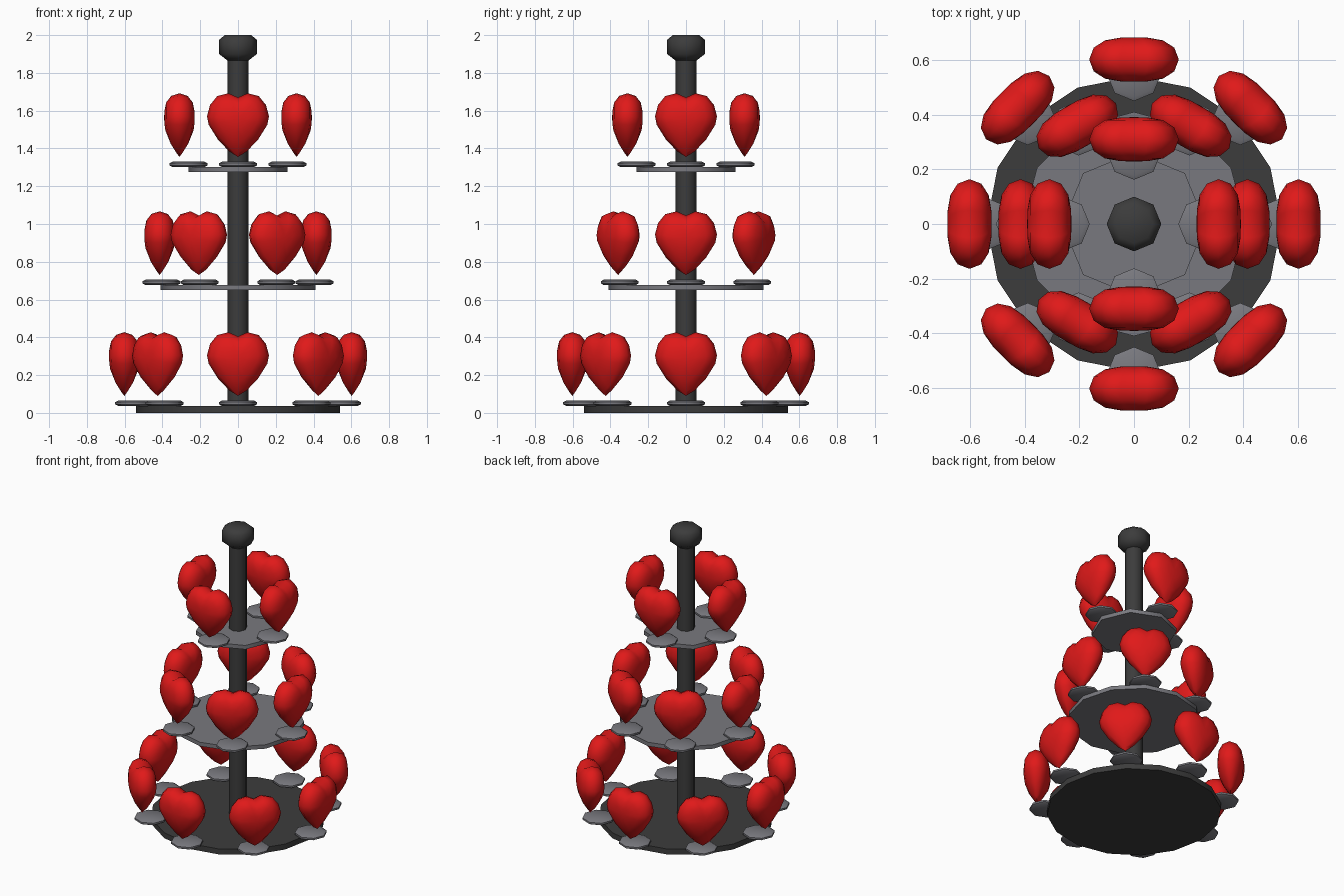
import bpy, bmesh
from math import pi, cos, sin, radians

if "Cube" in bpy.data.objects:
    bpy.data.objects.remove(bpy.data.objects["Cube"])


def material(name, rgb):
    m = bpy.data.materials.new(name)
    m.diffuse_color = (*rgb, 1)
    m.use_nodes = True
    m.node_tree.nodes["Principled BSDF"].inputs["Base Color"].default_value = m.diffuse_color
    return m


DARK = material("dark_metal", (0.045, 0.045, 0.045))
GREY = material("grey_metal", (0.19, 0.19, 0.21))
RED = material("red", (0.75, 0.01, 0.01))


def finish(bm, name, mat, angle):
    bmesh.ops.recalc_face_normals(bm, faces=bm.faces)
    me = bpy.data.meshes.new(name)
    bm.to_mesh(me)
    bm.free()
    me.materials.append(mat)
    ob = bpy.data.objects.new(name, me)
    bpy.context.collection.objects.link(ob)
    bpy.ops.object.select_all(action='DESELECT')
    ob.select_set(True)
    bpy.context.view_layer.objects.active = ob
    bpy.ops.object.shade_smooth_by_angle(angle=radians(angle))
    return ob


def lathe(name, profile, sides, mat, angle=50):
    """Closed solid turned around z from (radius, height) points."""
    bm = bmesh.new()
    rings = [[bm.verts.new((r * cos(2 * pi * i / sides), r * sin(2 * pi * i / sides), z))
              for i in range(sides)] for r, z in profile]
    for a, b in zip(rings, rings[1:]):
        for i in range(sides):
            j = (i + 1) % sides
            bm.faces.new((a[i], a[j], b[j], b[i]))
    bm.faces.new(rings[0][::-1])
    bm.faces.new(rings[-1])
    return finish(bm, name, mat, angle)


# right half of the heart outline, top notch to bottom tip
HALF = [(0, .115), (.05, .137), (.11, .122), (.148, .075), (.164, .015),
        (.155, -.03), (.105, -.11), (.045, -.172), (0, -.2)]
OUTLINE = HALF + [(-x, z) for x, z in HALF[-2:0:-1]]
# (outline scale, half depth) from back to front
LEVELS = [(.3, .08), (.65, .07), (.9, .043), (1, 0), (.9, -.043), (.65, -.07), (.3, -.08)]


def heart(name):
    bm = bmesh.new()
    rings = []
    for s, d in LEVELS:
        ring = []
        for x, z in OUTLINE:
            taper = 1 - .8 * (min(z * s, 0) / .2) ** 2
            ring.append(bm.verts.new((x * s, d * taper, z * s)))
        rings.append(ring)
    n = len(OUTLINE)
    for a, b in zip(rings, rings[1:]):
        for i in range(n):
            j = (i + 1) % n
            bm.faces.new((a[i], a[j], b[j], b[i]))
    for ring, y in ((rings[0], .081), (rings[-1], -.081)):
        c = bm.verts.new((0, y, 0))
        for i in range(n):
            bm.faces.new((ring[i], ring[(i + 1) % n], c))
    return finish(bm, name, RED, 75)


# central pole and knob
lathe("pole", [(.055, .02), (.055, 1.9)], 8, DARK)
lathe("knob", [(.055, 1.865), (.1, 1.9), (.1, 1.975), (.07, 2.0)], 8, DARK, 60)

# tiers: name, base height, plate radius, sides, material, hearts, disc ring, heart ring
TIERS = [("bottom", .01, .54, 16, DARK, 8, .55, .602),
         ("middle", .65, .41, 12, GREY, 6, .405, .415),
         ("top", 1.275, .263, 8, GREY, 4, .262, .31)]
for tier, z, radius, sides, mat, count, disc_r, heart_r in TIERS:
    low = 0 if tier == "bottom" else z
    lathe(tier + "_plate", [(radius, low), (radius, z + .027)], sides, mat)
    for k in range(count):
        a = 2 * pi * k / count
        # small holder disc at the rim
        disc = lathe(f"{tier}_holder_{k}", [(.085, 0), (.1, .008), (.1, .02), (.085, .028)],
                     8, GREY, 60)
        disc.location = (disc_r * cos(a), disc_r * sin(a), z + .027)
        # heart facing outward
        h = heart(f"{tier}_heart_{k}")
        h.location = (heart_r * cos(a), heart_r * sin(a), z + .28)
        h.rotation_euler.z = a + pi / 2
